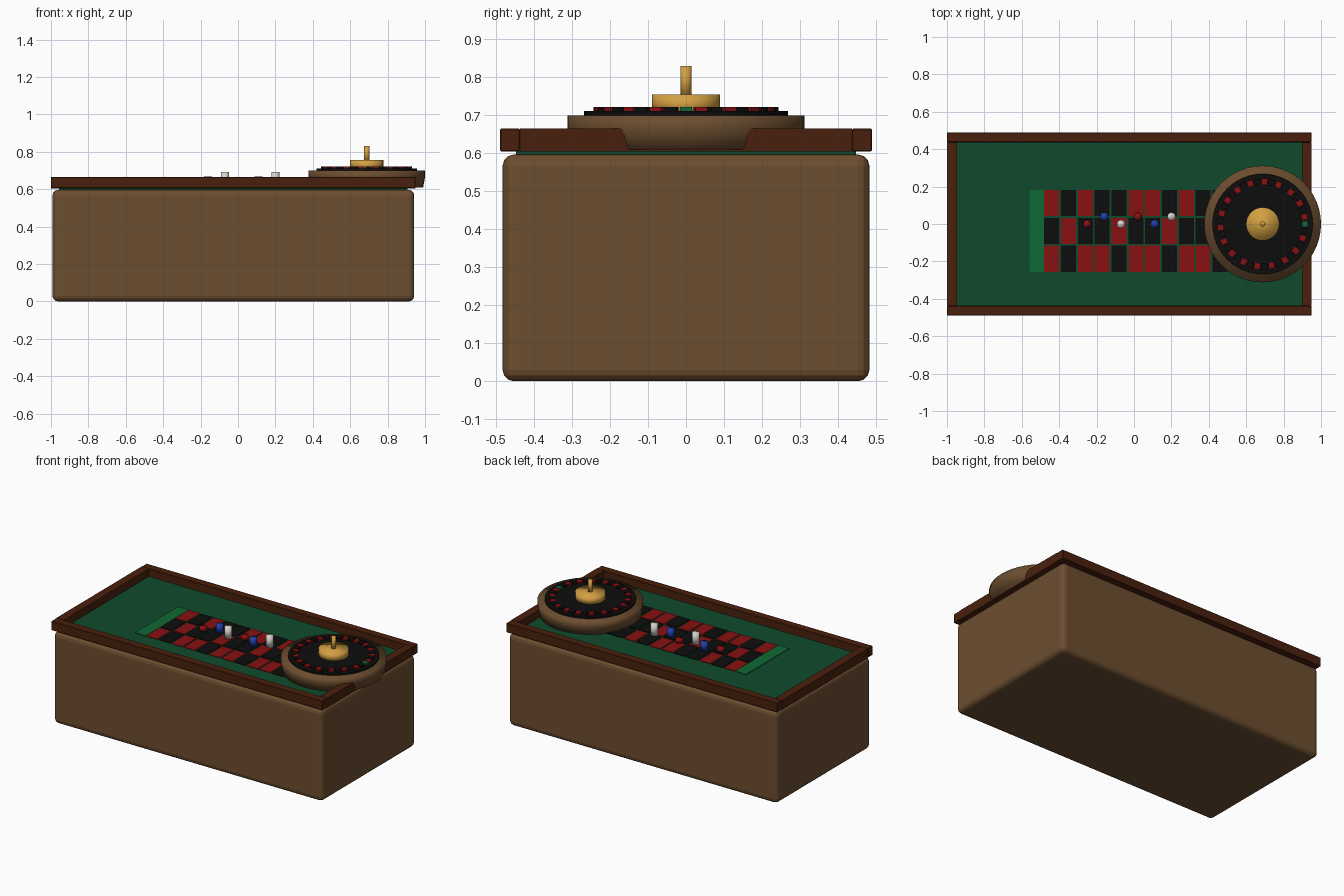
import bpy, bmesh, math

if "Cube" in bpy.data.objects:
    bpy.data.objects.remove(bpy.data.objects["Cube"])

def mat(name, r, g, b):
    m = bpy.data.materials.new(name)
    m.diffuse_color = (r, g, b, 1)
    m.use_nodes = True
    m.node_tree.nodes["Principled BSDF"].inputs["Base Color"].default_value = m.diffuse_color
    return m

BROWN = mat("walnut_brown", 0.15, 0.075, 0.029)
RAIL = mat("dark_mahogany", 0.068, 0.0145, 0.004)
FELT = mat("felt_green", 0.0045, 0.068, 0.024)
ZERO = mat("bright_green", 0.005, 0.14, 0.035)
RED = mat("red", 0.25, 0.005, 0.006)
BLACK = mat("black", 0.004, 0.004, 0.004)
GOLD = mat("gold", 0.65, 0.35, 0.055)
WHITE = mat("ivory_white", 0.68, 0.66, 0.6)
BLUE = mat("blue", 0.014, 0.05, 0.4)

def box(name, lo, hi, m, bevel=0, segs=2):
    bm = bmesh.new()
    bmesh.ops.create_cube(bm, size=1)
    for v in bm.verts:
        v.co = [(l + h) / 2 + c * (h - l) for l, h, c in zip(lo, hi, v.co)]
    if bevel:
        bmesh.ops.bevel(bm, geom=bm.edges[:], offset=bevel, segments=segs,
                        profile=0.5, affect='EDGES')
    return finish(bm, name, m)

def finish(bm, name, m, smooth=False):
    bmesh.ops.recalc_face_normals(bm, faces=bm.faces[:])
    for f in bm.faces:
        f.smooth = smooth
    me = bpy.data.meshes.new(name)
    bm.to_mesh(me)
    bm.free()
    me.materials.append(m)
    ob = bpy.data.objects.new(name, me)
    bpy.context.collection.objects.link(ob)
    return ob

def turned(name, x, y, profile, m, sides=48, smooth=True):
    """Solid of revolution from (radius, z) points, capped at both ends."""
    bm = bmesh.new()
    rings = [[bm.verts.new((x + r * math.cos(2 * math.pi * i / sides),
                            y + r * math.sin(2 * math.pi * i / sides), z))
              for i in range(sides)] for r, z in profile]
    for a, b in zip(rings, rings[1:]):
        for i in range(sides):
            j = (i + 1) % sides
            bm.faces.new((a[i], a[j], b[j], b[i]))
    bm.faces.new(rings[0])
    bm.faces.new(rings[-1])
    return finish(bm, name, m, smooth)

# Table body and felt
box("table_body", (-0.992, -0.483, 0), (0.942, 0.483, 0.597), BROWN, 0.03, 3)
box("felt_top", (-0.957, -0.447, 0.59), (0.907, 0.447, 0.615), FELT)

# Raised rail around the felt
X0, X1, Y, T = -1.0, 0.95, 0.49, 0.053
for s, side in ((-1, "front"), (1, "back")):
    a, b = sorted((s * Y, s * (Y - T)))
    box("rail_" + side, (X0, a, 0.605), (X1, b, 0.665), RAIL, 0.003, 1)
box("rail_left", (X0, -Y + T, 0.605), (X0 + T, Y - T, 0.665), RAIL)
box("rail_right", (X1 - T, -Y + T, 0.605), (X1, Y - T, 0.665), RAIL)

# Betting layout: zero strip and three rows of twelve cells
box("zero_cell", (-0.56, -0.257, 0.614), (-0.482, 0.182, 0.619), ZERO)
ROWS = ("RBRBBRRBRBBR", "BRBBRBBRBBRB", "RBRRBRRBRRBR")
for r, row in enumerate(ROWS):
    cy = 0.112 - 0.149 * r
    for c, k in enumerate(row):
        cx = -0.44 + 0.09 * c
        box(f"bet_cell_{r}_{c}", (cx - 0.04, cy - 0.07, 0.614),
            (cx + 0.04, cy + 0.07, 0.619), RED if k == "R" else BLACK)

# Chip stacks
for i in range(6):
    m, top = ((RED, 0.645), (BLUE, 0.669), (WHITE, 0.692))[i % 3]
    turned(f"chip_stack_{i}", -0.25 + 0.09 * i, 0.04 * (i % 2),
           [(0.022, 0.617), (0.022, top)], m, 12)

# Roulette wheel
WX = 0.688
turned("wheel_bowl", WX, 0, [(0.302, 0.61), (0.312, 0.665), (0.312, 0.70)], BROWN)
turned("wheel_disc", WX, 0, [(0.268, 0.695), (0.268, 0.711)], BLACK, smooth=False)

# Pocket ring: one green, then alternating red and black
N = 37
for i in range(N):
    p = box(f"wheel_pocket_{i}", (0.209, -0.016, 0.705), (0.243, 0.016, 0.722),
            ZERO if i == 0 else RED if i % 2 else BLACK)
    p.location.x = WX
    p.rotation_euler.z = 2 * math.pi * i / N

# Gold hub and spindle
turned("wheel_hub", WX, 0, [(0.089, 0.705), (0.089, 0.755)], GOLD, 32)
turned("wheel_spindle", WX, 0, [(0.0145, 0.75), (0.0145, 0.83)], GOLD, 16)
